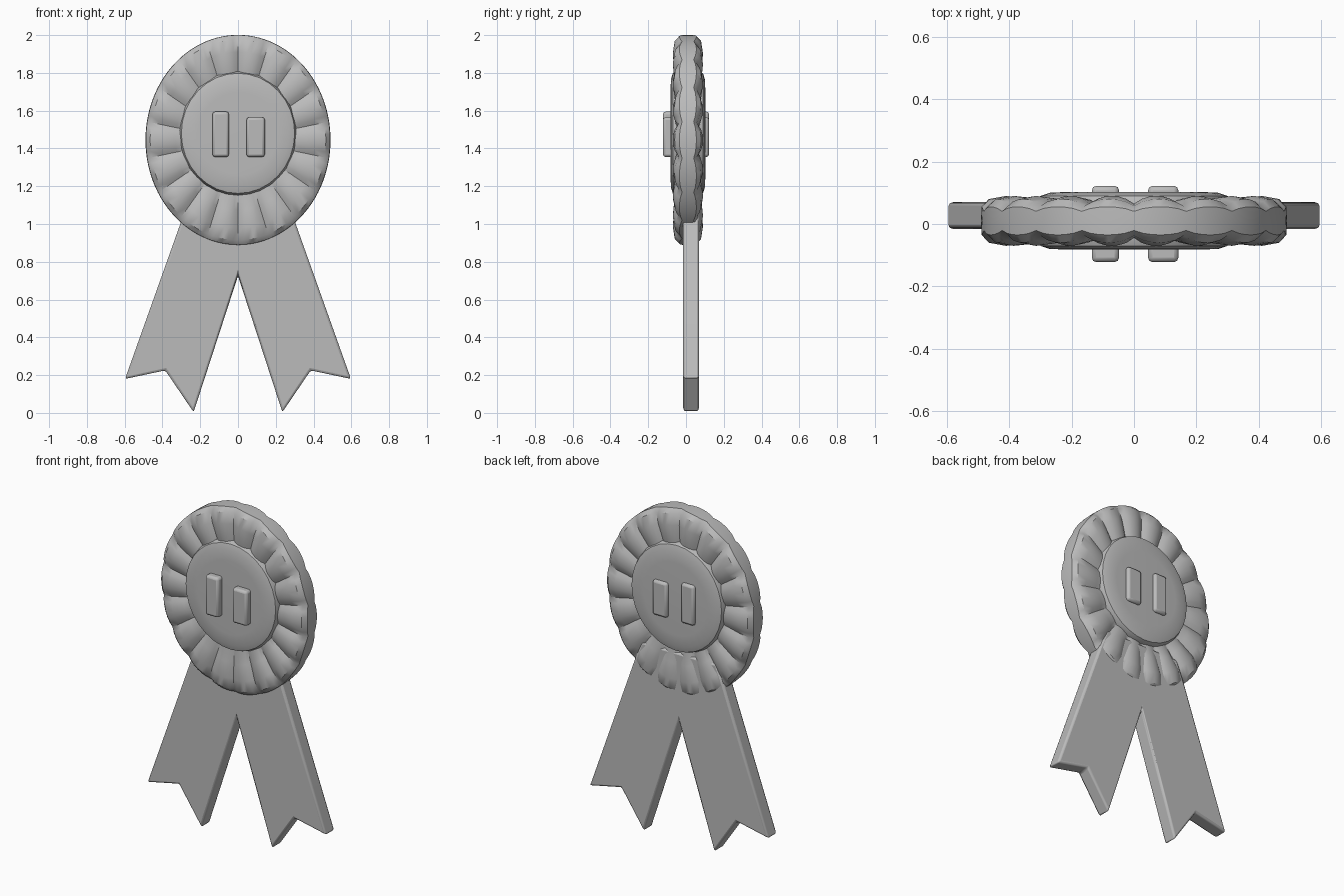
import bpy, bmesh, math

cube = bpy.data.objects.get("Cube")
if cube:
    bpy.data.objects.remove(cube, do_unlink=True)

grey = bpy.data.materials.new("plain grey")
grey.use_nodes = True
COLOUR = (0.5, 0.5, 0.5, 1)
grey.diffuse_color = COLOUR
grey.node_tree.nodes["Principled BSDF"].inputs["Base Color"].default_value = COLOUR


def finish(name, bm, bevel=0, angle=40):
    bmesh.ops.recalc_face_normals(bm, faces=bm.faces)
    mesh = bpy.data.meshes.new(name)
    bm.to_mesh(mesh)
    bm.free()
    obj = bpy.data.objects.new(name, mesh)
    bpy.context.collection.objects.link(obj)
    mesh.materials.append(grey)
    if bevel:
        mod = obj.modifiers.new("soft edges", 'BEVEL')
        mod.width, mod.segments, mod.limit_method = bevel, 2, 'ANGLE'
    bpy.ops.object.select_all(action='DESELECT')
    obj.select_set(True)
    bpy.context.view_layer.objects.active = obj
    bpy.ops.object.shade_smooth_by_angle(angle=math.radians(angle))
    return obj


def lathe(bm, profile, steps, centre_z, warp=lambda k, x, y, z: (x, y, z)):
    """Spin (x radius, z radius, y) rows about the y axis and cap both ends."""
    rings = []
    for rx, rz, y in profile:
        ring = []
        for k in range(steps):
            a = math.tau * k / steps
            ring.append(bm.verts.new(warp(k, rx * math.sin(a), y, centre_z + rz * math.cos(a))))
        rings.append(ring)
    for r0, r1 in zip(rings, rings[1:]):
        for k in range(steps):
            n = (k + 1) % steps
            bm.faces.new((r0[k], r0[n], r1[n], r1[k]))
    bm.faces.new(rings[0])
    bm.faces.new(rings[-1])


def prism(name, outline, y0, y1, bevel):
    bm = bmesh.new()
    face = bm.faces.new([bm.verts.new((x, y0, z)) for x, z in outline])
    moved = bmesh.ops.extrude_face_region(bm, geom=[face])["geom"]
    verts = [v for v in moved if isinstance(v, bmesh.types.BMVert)]
    bmesh.ops.translate(bm, verts=verts, vec=(0, y1 - y0, 0))
    return finish(name, bm, bevel)


# Pleated rosette: rounded folds with sharp valleys between them
PLEATS, SAMPLES = 18, 6
MID_Y = 0.01


def pleat(k, x, y, z):
    t = (k % SAMPLES) / SAMPLES
    fold = 1 - math.sin(math.pi * t) ** 0.7
    r = math.hypot(x, z - 1.445)
    depth = 0.32 * fold * min(1, max(0, (r - 0.2) / 0.15))
    return x, MID_Y + (y - MID_Y) * (1 - depth), z


bm = bmesh.new()
lathe(bm, [(0.26, 0.29, -0.045), (0.33, 0.37, -0.062), (0.41, 0.465, -0.07),
           (0.465, 0.53, -0.06), (0.488, 0.555, -0.035), (0.49, 0.556, 0.01),
           (0.488, 0.555, 0.055), (0.465, 0.53, 0.08), (0.41, 0.465, 0.09),
           (0.33, 0.37, 0.082), (0.26, 0.29, 0.065)],
      PLEATS * SAMPLES, 1.445, pleat)
finish("pleated_rosette", bm, angle=35)

# Raised centre disc, front and back
bm = bmesh.new()
lathe(bm, [(0.21, 0.22, -0.082), (0.27, 0.285, -0.08), (0.3, 0.318, -0.07),
           (0.31, 0.328, -0.045), (0.31, 0.328, 0.065), (0.3, 0.318, 0.09),
           (0.27, 0.285, 0.1), (0.21, 0.22, 0.103)], 32, 1.48)
finish("centre_disc", bm)

# Two upright bars on each face of the disc
for side, x0, x1, top in (("right", -0.135, -0.048, 1.595), ("left", 0.045, 0.142, 1.565)):
    box = [(x0, 1.355), (x1, 1.355), (x1, top), (x0, top)]
    prism("front_bar_" + side, box, -0.122, -0.05, 0.014)
    prism("back_bar_" + side, box, 0.08, 0.122, 0.014)

# Forked ribbon with notched tails
half = [(0.25, 1.14), (0.295, 1.03), (0.598, 0.18), (0.385, 0.225), (0.235, 0.004)]
outline = half + [(0, 0.725)] + [(-x, z) for x, z in reversed(half)]
prism("ribbon_tails", outline, -0.016, 0.07, 0.012)
